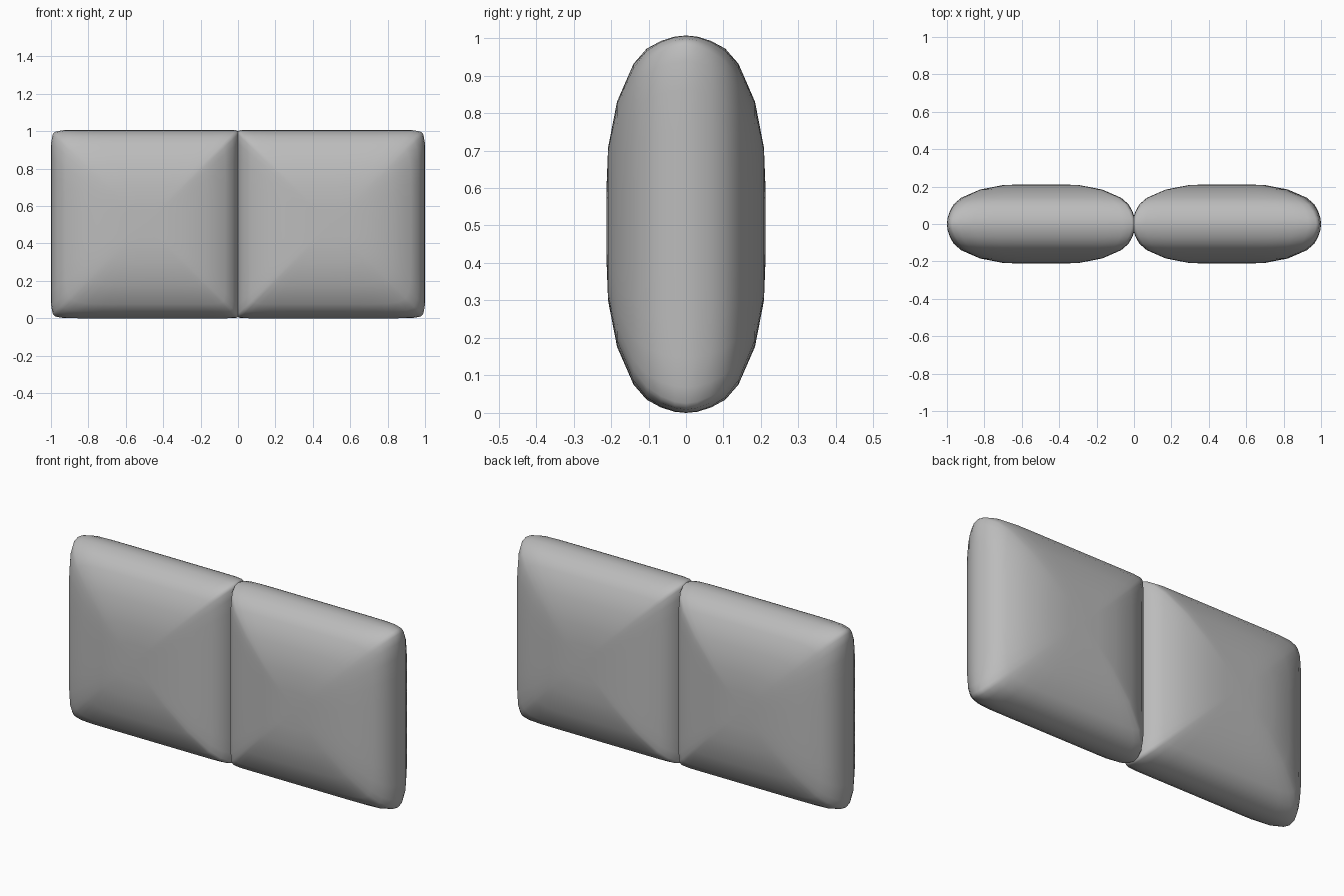
import bpy, bmesh, math

cube = bpy.data.objects.get("Cube")
if cube:
    bpy.data.objects.remove(cube, do_unlink=True)

HALF = 0.5035      # half the side of one square cushion
CENTRE = 0.4965    # distance of each cushion from the seam
STEPS = 12         # points along each side of a contour

fabric = bpy.data.materials.new("grey fabric")
fabric.use_nodes = True
grey = (0.5, 0.5, 0.5, 1)
fabric.diffuse_color = grey
fabric.node_tree.nodes["Principled BSDF"].inputs["Base Color"].default_value = grey

# Contours from the rim to the crown: size, half thickness, squareness
LAYERS = [(1, 0, 22), (0.994, 0.03, 20), (0.971, 0.067, 16), (0.93, 0.105, 12),
          (0.85, 0.14, 9), (0.65, 0.184, 6), (0.405, 0.208, 4), (0.2, 0.212, 3)]


def contour(size, power, side):
    """Rounded square, with sharper corners on the seam side."""
    points = []
    for quarter in range(4):
        angle = quarter * math.pi / 2
        c, s = round(math.cos(angle)), round(math.sin(angle))
        for i in range(STEPS):
            t = math.sin(math.pi / 2 * (2 * i / STEPS - 1))
            x, z = c - s * t, s + c * t
            p = power * 2.5 if x * side < 0 else power
            r = size * HALF / (abs(x) ** p + abs(z) ** p) ** (1 / p)
            points.append((x * r, z * r))
    return points


def make_cushion(name, side):
    bm = bmesh.new()

    def ring(size, y, power):
        return [bm.verts.new((side * CENTRE + x, y, HALF + z))
                for x, z in contour(size, power, side)]

    rim = ring(*LAYERS[0])
    for facing in (-1, 1):
        outer = rim
        for size, depth, power in LAYERS[1:]:
            inner = ring(size, facing * depth, power)
            for i in range(len(inner)):
                j = (i + 1) % len(inner)
                bm.faces.new((outer[i], outer[j], inner[j], inner[i]))
            outer = inner
        crown = bm.verts.new((side * CENTRE, facing * 0.2125, HALF))
        for i in range(len(outer)):
            bm.faces.new((outer[i], outer[(i + 1) % len(outer)], crown))
    bmesh.ops.recalc_face_normals(bm, faces=bm.faces)
    for face in bm.faces:
        face.smooth = True
    mesh = bpy.data.meshes.new(name)
    bm.to_mesh(mesh)
    bm.free()
    mesh.materials.append(fabric)
    obj = bpy.data.objects.new(name, mesh)
    bpy.context.collection.objects.link(obj)


# Two cushions meeting at a pinched seam
make_cushion("left_cushion", 1)
make_cushion("right_cushion", -1)
